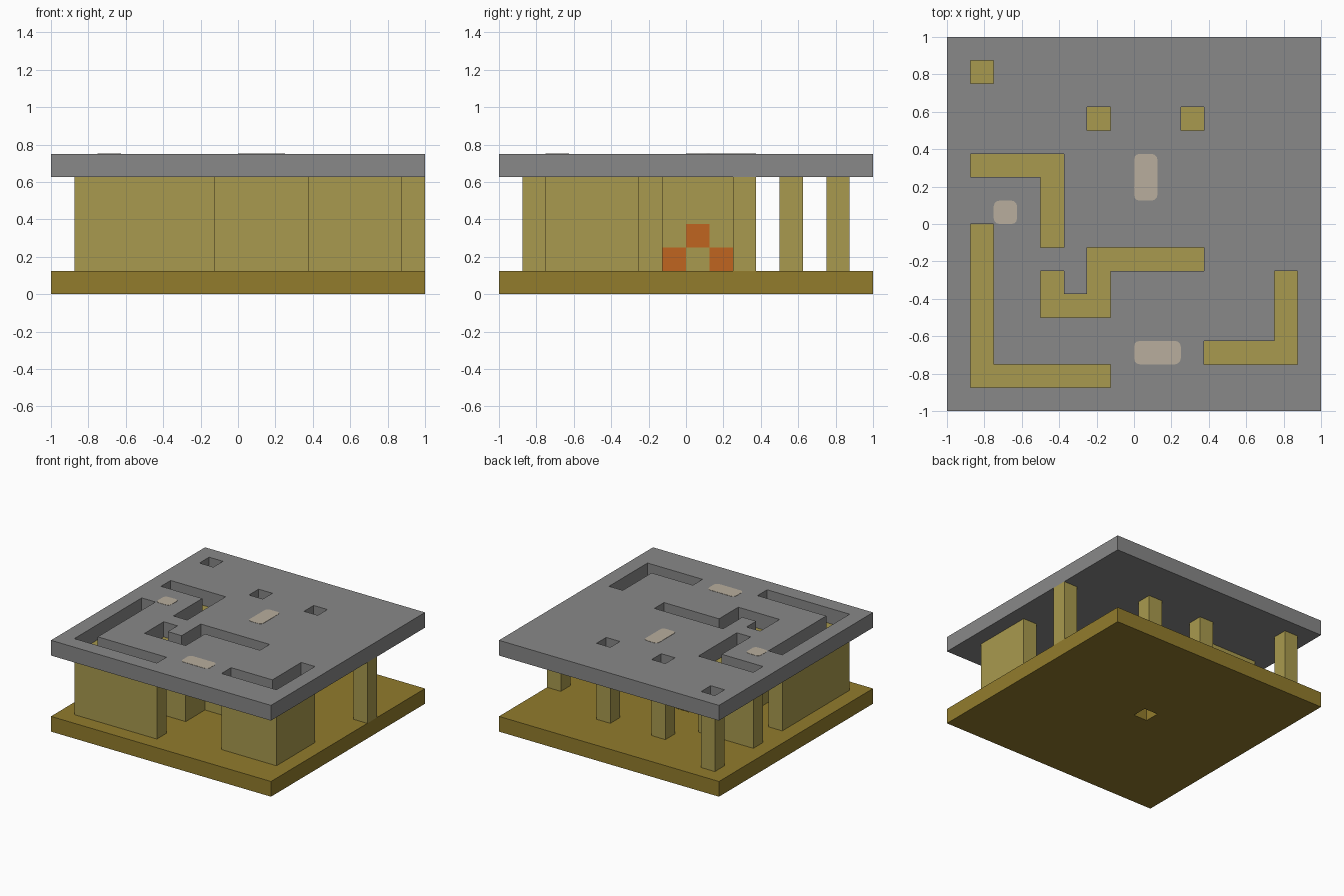
import bpy
import bmesh
from mathutils import Vector

if "Cube" in bpy.data.objects:
    bpy.data.objects.remove(bpy.data.objects["Cube"], do_unlink=True)

CELL = 0.125
SIDE = 16


def material(name, rgb):
    """Flat material from a display colour given in 0-255."""
    linear = [((c / 255 + 0.055) / 1.055) ** 2.4 for c in rgb] + [1.0]
    mat = bpy.data.materials.new(name)
    mat.use_nodes = True
    mat.diffuse_color = linear
    mat.node_tree.nodes["Principled BSDF"].inputs["Base Color"].default_value = linear
    return mat


floor_mat = material("brown floor", (146, 124, 44))
wall_mat = material("khaki wall", (169, 154, 78))
roof_mat = material("grey roof", (136, 136, 136))
orange_mat = material("orange block", (192, 101, 32))
tan_mat = material("pale tan", (184, 174, 157))


def finish(name, bm, mats):
    mesh = bpy.data.meshes.new(name)
    bm.to_mesh(mesh)
    bm.free()
    for mat in mats:
        mesh.materials.append(mat)
    obj = bpy.data.objects.new(name, mesh)
    bpy.context.collection.objects.link(obj)
    return obj


def blocks(name, cells, mats, accents=()):
    """Outer skin of a set of grid cells; accent cells use the second material."""
    bm = bmesh.new()
    for cell in sorted(cells):
        for axis in range(3):
            for step in (0, 1):
                beside = list(cell)
                beside[axis] += 2 * step - 1
                if tuple(beside) in cells:
                    continue
                u, v = (axis + 1) % 3, (axis + 2) % 3
                corners = []
                for a, b in ((0, 0), (1, 0), (1, 1), (0, 1)):
                    p = list(cell)
                    p[axis] += step
                    p[u] += a
                    p[v] += b
                    corners.append(bm.verts.new((p[0] * CELL - 1, p[1] * CELL - 1, p[2] * CELL)))
                face = bm.faces.new(corners if step else corners[::-1])
                face.material_index = int(cell in accents)
    bmesh.ops.remove_doubles(bm, verts=bm.verts, dist=CELL / 100)
    return finish(name, bm, mats)


def area(x0, y0, x1, y1):
    return {(x, y) for x in range(x0, x1) for y in range(y0, y1)}


def layers(plan, low, high):
    return {(x, y, z) for x, y in plan for z in range(low, high)}


# Wall plans as rectangles of grid cells
wall_plans = {
    "back_left_pillar": [(1, 14, 2, 15)],
    "back_middle_pillar": [(6, 12, 7, 13)],
    "back_right_pillar": [(10, 12, 11, 13)],
    "inner_corner_wall": [(1, 10, 5, 11), (4, 7, 5, 11)],
    "outer_corner_wall": [(1, 1, 2, 8), (1, 1, 7, 2)],
    "hooked_wall": [(6, 6, 11, 7), (6, 4, 7, 7), (4, 4, 7, 5), (4, 4, 5, 6)],
    "front_corner_wall": [(11, 2, 15, 3), (14, 2, 15, 6)],
    "edge_pillar": [(15, 10, 16, 11)],
}

# Orange blocks set flush in the inner wall
orange_cells = {(4, 7, 1), (4, 9, 1), (4, 8, 2)}

# Walls and pillars; the roof is open above all but the edge pillar
open_plan = set()
for name, rects in wall_plans.items():
    plan = set().union(*(area(*r) for r in rects))
    blocks(name, layers(plan, 1, 5), [wall_mat, orange_mat], orange_cells)
    if name != "edge_pillar":
        open_plan |= plan

# Floor with a small shaft, roof with wall-shaped openings
whole = area(0, 0, SIDE, SIDE)
blocks("floor", layers(whole - {(7, 8)}, 0, 1), [floor_mat])
blocks("roof", layers(whole - open_plan, 5, 6), [roof_mat])


def rounded_plate(name, x0, y0, x1, y1):
    """Very thin plate with rounded corners on top of the roof."""
    bm = bmesh.new()
    bmesh.ops.create_cube(bm, size=1)
    size = Vector(((x1 - x0) * CELL, (y1 - y0) * CELL, 0.004))
    bmesh.ops.scale(bm, vec=size, verts=bm.verts)
    centre = Vector(((x0 + x1) * CELL / 2 - 1, (y0 + y1) * CELL / 2 - 1, 6 * CELL))
    bmesh.ops.translate(bm, vec=centre, verts=bm.verts)
    upright = [e for e in bm.edges
               if abs(e.verts[0].co.z - e.verts[1].co.z) > 0.001]
    bmesh.ops.bevel(bm, geom=upright, offset=0.03, segments=3, profile=0.5, affect='EDGES')
    finish(name, bm, [tan_mat])


# Pale patches on the roof
rounded_plate("long_roof_patch", 8, 9, 9, 11)
rounded_plate("small_roof_patch", 2, 8, 3, 9)
rounded_plate("wide_roof_patch", 8, 2, 10, 3)
